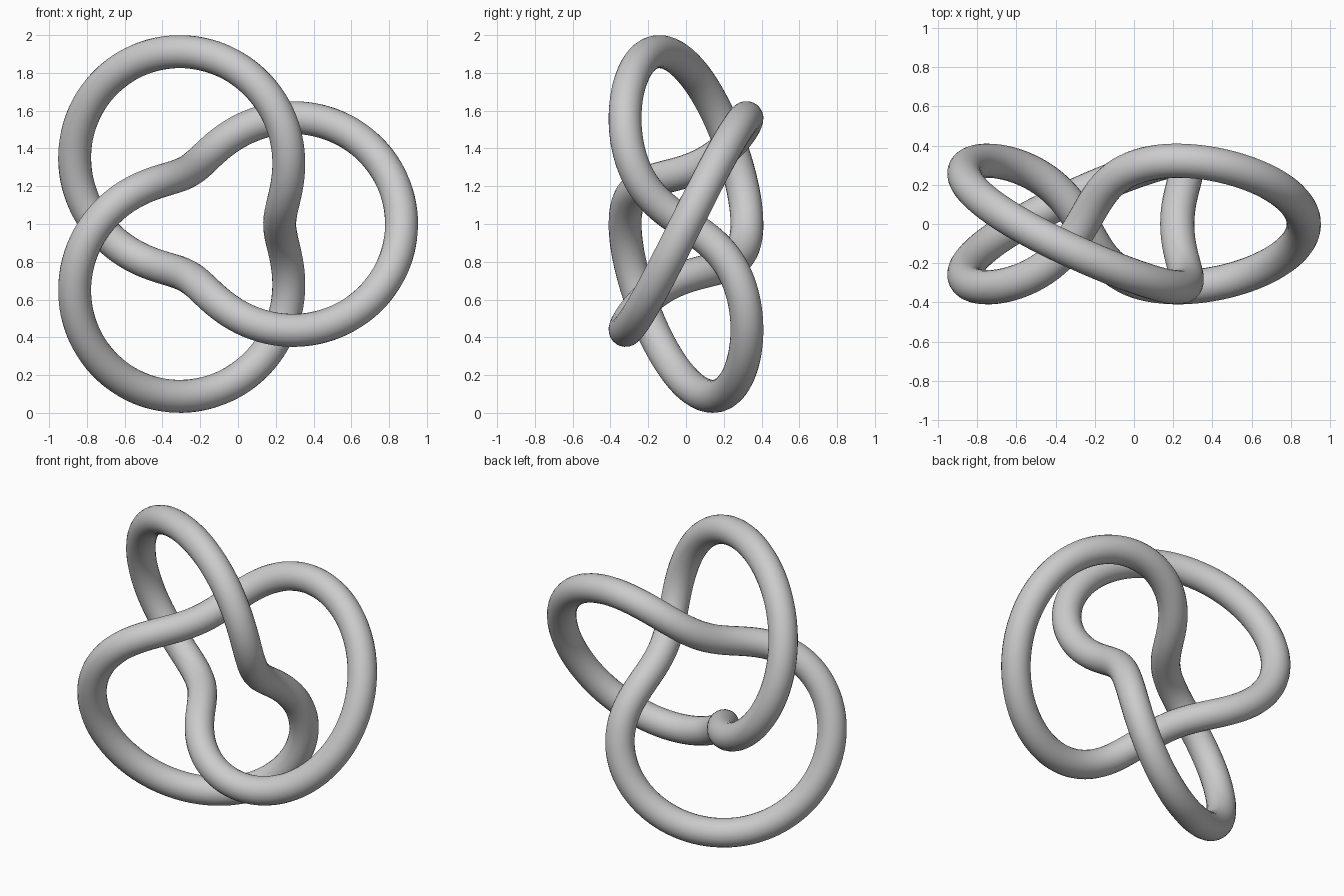
import bpy
from math import sin, cos, tau

cube = bpy.data.objects.get("Cube")
if cube:
    bpy.data.objects.remove(cube, do_unlink=True)

UNIT = 0.3226      # minor radius of the torus the knot winds around
TUBE = 0.0873      # radius of the tube
SHIFT = -0.102     # centres the three lobes on x
STEPS = 360

# Grey finish
grey = bpy.data.materials.new("plain_grey")
grey.use_nodes = True
color = (0.6, 0.6, 0.6, 1)
grey.diffuse_color = color
grey.node_tree.nodes["Principled BSDF"].inputs["Base Color"].default_value = color

# Closed centre line: two turns around the torus, three through its hole
curve = bpy.data.curves.new("knot_path", "CURVE")
curve.dimensions = "3D"
curve.bevel_depth = TUBE
curve.bevel_resolution = 10
spline = curve.splines.new("POLY")
spline.points.add(STEPS - 1)
spline.use_cyclic_u = True
for i, point in enumerate(spline.points):
    t = tau * i / STEPS
    reach = UNIT * (2 + cos(3 * t))
    point.co = (SHIFT + reach * cos(2 * t), UNIT * sin(3 * t), 1 + reach * sin(2 * t), 1)

# Turn the swept tube into a smooth mesh
path = bpy.data.objects.new("knot_path", curve)
bpy.context.scene.collection.objects.link(path)
bpy.context.view_layer.update()
graph = bpy.context.evaluated_depsgraph_get()
mesh = bpy.data.meshes.new_from_object(path.evaluated_get(graph))
bpy.data.objects.remove(path, do_unlink=True)
mesh.materials.clear()
mesh.materials.append(grey)
mesh.shade_smooth()
knot = bpy.data.objects.new("knot_tube", mesh)
bpy.context.scene.collection.objects.link(knot)
